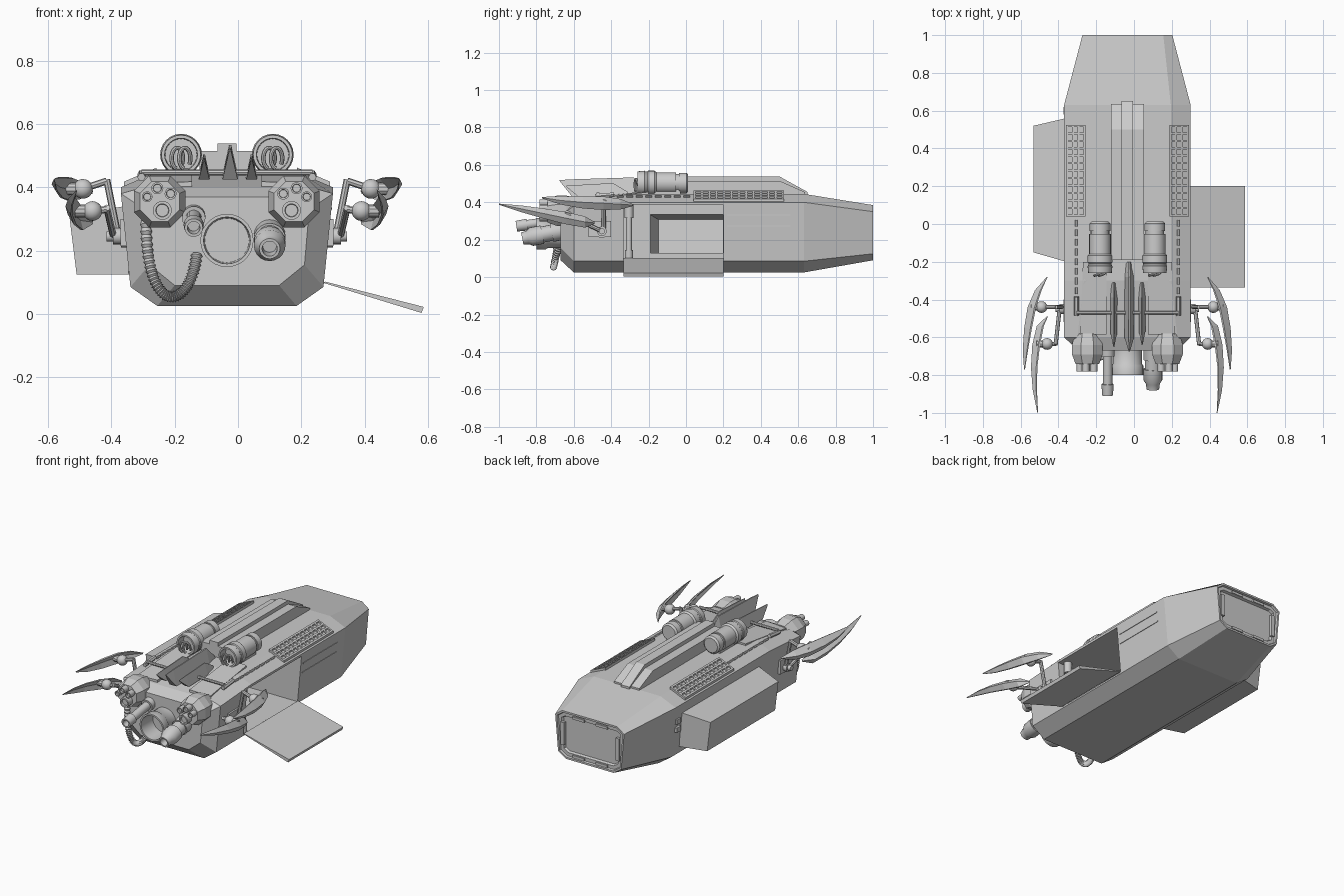
import bpy, bmesh, math
from mathutils import Vector

CX = -0.035  # hull centre line


def make(name, verts, faces, smooth=False):
    me = bpy.data.meshes.new(name)
    me.from_pydata([tuple(v) for v in verts], [], faces)
    bm = bmesh.new()
    bm.from_mesh(me)
    bmesh.ops.recalc_face_normals(bm, faces=bm.faces)
    bm.to_mesh(me)
    bm.free()
    ob = bpy.data.objects.new(name, me)
    bpy.context.collection.objects.link(ob)
    if smooth:
        bpy.ops.object.select_all(action='DESELECT')
        ob.select_set(True)
        bpy.context.view_layer.objects.active = ob
        bpy.ops.object.shade_smooth_by_angle(angle=math.radians(35))
    return ob


def loft(name, rings, smooth=False, cap_start=True, cap_end=True):
    n = len(rings[0])
    faces = [(i * n + j, i * n + (j + 1) % n, (i + 1) * n + (j + 1) % n, (i + 1) * n + j)
             for i in range(len(rings) - 1) for j in range(n)]
    if cap_start:
        faces.append(tuple(range(n)))
    if cap_end:
        faces.append(tuple(range((len(rings) - 1) * n, len(rings) * n)))
    return make(name, [v for r in rings for v in r], faces, smooth)


def sweep(name, pts, radii, segs=16, axis=None, smooth=True, phase=0.0):
    pts = [Vector(p) for p in pts]
    ref = Vector((0, 1, 0))
    if abs((pts[-1] - pts[0]).normalized().y) > 0.8 or (axis and abs(axis.y) > 0.8):
        ref = Vector((0, 0, 1))
    rings = []
    for i, p in enumerate(pts):
        t = axis or (pts[min(i + 1, len(pts) - 1)] - pts[max(i - 1, 0)]).normalized()
        u = t.cross(ref).normalized()
        v = t.cross(u)
        rings.append([p + radii[i] * (math.cos(a) * u + math.sin(a) * v) for a in
                      (2 * math.pi * k / segs + phase for k in range(segs))])
    return loft(name, rings, smooth)


def lathe(name, origin, profile, dirn=(0, -1, 0), segs=20, smooth=True, phase=0.0):
    d = Vector(dirn).normalized()
    return sweep(name, [Vector(origin) + d * t for t, r in profile], [r for t, r in profile],
                 segs, d, smooth, phase)


def rod(name, a, b, r, segs=8):
    return sweep(name, [a, b], [r, r], segs)


def box(name, x0, x1, y0, y1, z0, z1):
    return loft(name, [[(x0, y, z0), (x1, y, z0), (x1, y, z1), (x0, y, z1)] for y in (y0, y1)])


# Hull: octagonal sections along y
def section(y, wt, zt, ws, zs, wl, zl, wb, zb):
    half = [(wb, zb), (wl, zl), (ws, zs), (wt, zt)]
    return [(CX + w, y, z) for w, z in half] + [(CX - w, y, z) for w, z in reversed(half)]


hull = loft("hull", [
    section(-0.67, 0.21, 0.37, 0.26, 0.33, 0.245, 0.155, 0.165, 0.09),
    section(-0.60, 0.265, 0.40, 0.335, 0.38, 0.305, 0.085, 0.22, 0.025),
    section(-0.30, 0.23, 0.445, 0.335, 0.40, 0.305, 0.085, 0.22, 0.025),
    section(0.63, 0.23, 0.445, 0.335, 0.40, 0.305, 0.085, 0.22, 0.025),
    section(1.0, 0.19, 0.385, 0.238, 0.35, 0.218, 0.125, 0.165, 0.09)])
bm = bmesh.new()
bm.from_mesh(hull.data)
rear = [f for f in bm.faces if f.normal.y > 0.95]
bmesh.ops.inset_region(bm, faces=rear, thickness=0.012)
bmesh.ops.inset_region(bm, faces=rear, thickness=0.004, depth=-0.012)
bmesh.ops.inset_region(bm, faces=rear, thickness=0.022)
bmesh.ops.inset_region(bm, faces=rear, thickness=0.006, depth=-0.015)
bm.to_mesh(hull.data)
bm.free()

# Cabin and alcove cut out of the hull
for nm, dims in (("cabin_cutter", (-0.30, 0.45, -0.335, 0.20, 0.095, 0.385)),
                 ("alcove_cutter", (-0.55, -0.25, -0.19, 0.199, 0.13, 0.335))):
    c = box(nm, *dims)
    c.hide_render = True
    c.hide_viewport = True
    m = hull.modifiers.new(nm, 'BOOLEAN')
    m.operation = 'DIFFERENCE'
    m.object = c

# Brackets of the rear window frame
for s in (-1, 1):
    x = CX + s * 0.19
    box("window_bracket", x - 0.012, x + 0.012, 0.98, 0.998, 0.17, 0.31)
    for z in (0.115, 0.355):
        box("window_bracket", CX + s * 0.08 - 0.04, CX + s * 0.08 + 0.04, 0.98, 0.998, z - 0.008, z + 0.008)

# Side pod on the left, open toward the cabin
pod = loft("side_pod", [
    [(-0.345, -0.20, 0.125), (-0.345, 0.56, 0.125), (-0.36, 0.56, 0.34), (-0.36, -0.20, 0.34)],
    [(-0.51, -0.15, 0.125), (-0.51, 0.52, 0.125), (-0.533, 0.52, 0.31), (-0.533, -0.15, 0.31)]],
    cap_start=False)
pod.modifiers.new("wall", 'SOLIDIFY').thickness = 0.006
for z in (0.24, 0.29):
    box("side_vent", -0.372, -0.35, 0.58, 0.62, z, z + 0.03)

# Boarding ramp, door piston and door rails
loft("ramp", [[(0.27, y, 0.098), (0.58, y, 0.003), (0.587, y, 0.022), (0.275, y, 0.102)]
              for y in (-0.335, 0.20)])
lathe("door_piston", (0.25, -0.305, 0.095), [(0, 0.022), (0.05, 0.022), (0.05, 0.016),
      (0.22, 0.016), (0.22, 0.024), (0.29, 0.024)], (0, 0, 1), 12)
for z, x in ((0.33, 0.294), (0.27, 0.288)):
    box("door_rail", x - 0.01, x + 0.003, 0.22, 0.56, z, z + 0.006)

# Spine on the roof: wide base and narrow ridge
for nm, w, h, y1 in (("spine_base", 0.087, 0.515, 0.635), ("spine_ridge", 0.03, 0.538, 0.65)):
    loft(nm, [[(CX + s * w, -0.19, 0.43), (CX + s * w, -0.19, h), (CX + s * w, 0.50, h),
               (CX + s * w, y1, 0.455), (CX + s * w, y1, 0.43)] for s in (-1, 1)])

for s in (-1, 1):
    # Roof grilles lying on the sloped shoulders
    def on_slope(k, y, lift):
        return (CX + s * (0.222 + 0.103 * k), y, 0.452 - 0.044 * k + lift)

    def slat(nm, k0, k1, y0, y1, h):
        loft(nm, [[on_slope(k0, y, -0.01), on_slope(k1, y, -0.01), on_slope(k1, y, h), on_slope(k0, y, h)]
                  for y in (y0, y1)])
    slat("grille_base", 0, 1, 0.04, 0.525, 0.001)
    for i in range(13):
        y = 0.04 + i * 0.0395
        slat("grille_bar", 0, 1, y, y + 0.011, 0.01)
    for k in (0, 0.3, 0.6, 0.9):
        slat("grille_rail", k, k + 0.1, 0.04, 0.525, 0.01)

    # Roof cylinders with open front and hose loops
    tx = CX + s * 0.145
    lathe("roof_tank", (tx, 0.012, 0.503),
          [(0, 0.045), (0.01, 0.055), (0.05, 0.055), (0.05, 0.049), (0.065, 0.049), (0.065, 0.057),
           (0.17, 0.057), (0.18, 0.066), (0.215, 0.066), (0.22, 0.062), (0.23, 0.062), (0.235, 0.066),
           (0.272, 0.062), (0.272, 0.052), (0.22, 0.05)], segs=24)
    box("tank_cradle", tx - 0.035, tx + 0.035, -0.20, -0.03, 0.43, 0.47)
    for dx in (-0.012, 0.012):
        pts = [(tx + dx + 0.018 * math.cos(a), -0.255 - 0.018 * math.sin(a / 2),
                0.492 + 0.033 * math.sin(a)) for a in (i * math.pi / 8 - 0.6 for i in range(14))]
        sweep("tank_hose", pts, [0.007] * len(pts), 8)

    # Roof edge rails and posts
    ex = CX + s * 0.27
    rod("rail_post", (ex, -0.485, 0.432), (ex, -0.385, 0.442), 0.013, 6)
    for i in range(8):
        y = -0.37 + i * 0.051
        rod("edge_rail", (ex, y, 0.431), (ex, y + 0.035, 0.431), 0.007, 6)
    loft("roof_plate", [[(CX + s * a, y, z - 0.02), (CX + s * b, y, z - 0.02),
                         (CX + s * b, y, z), (CX + s * a, y, z + 0.006)]
                        for y, a, b, z in ((-0.585, 0.11, 0.25, 0.412), (-0.2, 0.11, 0.235, 0.455))])

    # Octagonal lamp clusters on the nose
    px = CX + s * 0.212
    lathe("lamp_cluster", (px, -0.58, 0.355), [(0, 0.07), (0.06, 0.088), (0.11, 0.088), (0.16, 0.068)],
          segs=8, smooth=False, phase=math.pi / 8)
    for dx, dz, r in ((-0.008, -0.028, 0.03), (-0.034, 0.025, 0.019), (0.008, 0.042, 0.019), (0.04, 0.015, 0.017)):
        lathe("lamp", (px + s * dx, -0.72, 0.355 + dz),
              [(0, r), (0.062, r), (0.062, r * 0.7), (0.05, r * 0.65)], segs=14)

rod("roof_crossbar", (-0.305, -0.47, 0.447), (0.235, -0.47, 0.447), 0.009)

# Three roof fins pointing forward
for dx, y0, y1, h, w in ((-0.072, -0.65, -0.31, 0.495, 0.017), (0.01, -0.675, -0.20, 0.525, 0.024),
                         (0.078, -0.64, -0.31, 0.495, 0.017)):
    x = CX + dx
    loft("roof_fin", [[(x - a, y, zb), (x + a, y, zb), (x + a * 0.15, y, zt), (x - a * 0.15, y, zt)]
                      for y, a, zb, zt in ((y0, w * 0.15, h - 0.012, h - 0.006),
                                           (y0 + 0.07, w, 0.425, h - 0.002),
                                           (y1 - 0.08, w * 1.1, 0.43, h + 0.008),
                                           (y1, w * 0.8, 0.43, 0.455))])

# Nose barrels
lathe("main_port", (CX, -0.62, 0.232), [(0, 0.07), (0.05, 0.07), (0.05, 0.077), (0.12, 0.077), (0.13, 0.084),
      (0.18, 0.084), (0.18, 0.074), (0.07, 0.07)], segs=28)
lathe("right_barrel", (0.10, -0.63, 0.255), [(0, 0.05), (0.09, 0.05), (0.09, 0.043), (0.14, 0.043), (0.14, 0.05),
      (0.2, 0.05), (0.22, 0.037), (0.25, 0.033), (0.25, 0.024), (0.2, 0.022)], (0, -1, -0.2), 20)
lathe("left_barrel", (-0.14, -0.62, 0.315), [(0, 0.037), (0.08, 0.037), (0.08, 0.025), (0.23, 0.025),
      (0.23, 0.032), (0.29, 0.029), (0.29, 0.02), (0.24, 0.018)], (0, -1, -0.15), 18)

# Ribbed hose hanging under the nose
P = [Vector(p) for p in ((-0.29, -0.67, 0.32), (-0.30, -0.71, -0.02), (-0.15, -0.73, 0.0), (-0.13, -0.67, 0.19))]
pts, rad = [], []
for i in range(81):
    t = i / 80
    pts.append(P[0] * (1 - t) ** 3 + P[1] * 3 * t * (1 - t) ** 2 + P[2] * 3 * t * t * (1 - t) + P[3] * t ** 3)
    rad.append(0.019 if i % 2 else 0.014)
sweep("nose_hose", pts, rad, 10)

# Blade arms on both sides: points are (distance from centre, y, z, half height)
REAR = [(0.425, -0.28, 0.385, 0.004), (0.475, -0.35, 0.39, 0.028), (0.51, -0.44, 0.395, 0.036),
        (0.53, -0.55, 0.40, 0.033), (0.543, -0.67, 0.41, 0.022), (0.545, -0.77, 0.425, 0.004)]
FRONT = [(0.425, -0.49, 0.29, 0.006), (0.465, -0.54, 0.295, 0.03), (0.487, -0.64, 0.315, 0.033),
         (0.497, -0.76, 0.34, 0.027), (0.492, -0.88, 0.365, 0.018), (0.475, -1.0, 0.39, 0.003)]
for s in (-1, 1):
    for nm, path in (("rear_blade", REAR), ("front_blade", FRONT)):
        rings = []
        for d, y, z, w in path:
            o = [(0.5 * w, 0), (-0.5 * w, w), (-0.75 * w, w * 0.9), (-0.1 * w, 0), (-0.35 * w, -w), (-0.1 * w, -w)]
            rings.append([(CX + s * (d + a), y, z + b) for a, b in o])
        loft(nm, rings)
    A = lambda d, y, z: (CX + s * d, y, z)
    for y, d, z, top in ((-0.44, 0.455, 0.395, 0.42), (-0.635, 0.425, 0.325, 0.33)):
        bpy.ops.mesh.primitive_uv_sphere_add(segments=16, ring_count=10, radius=0.031, location=A(d, y, z))
        ob = bpy.context.object
        ob.name = "arm_joint"
        bpy.ops.object.shade_smooth_by_angle(angle=math.radians(35))
        rod("arm_pin", A(d, y, z), A(d + 0.055, y, z), 0.02, 10)
        rod("arm_link", A(0.38, y, top), A(d, y, z), 0.011)
    rod("arm_strut", A(0.345, -0.44, 0.25), A(0.38, -0.44, 0.425), 0.011)
    rod("arm_strut", A(0.36, -0.46, 0.25), A(0.38, -0.64, 0.335), 0.011)
    lathe("arm_mount", A(0.30, -0.45, 0.245), [(0, 0.035), (0.035, 0.035), (0.035, 0.026), (0.06, 0.026),
          (0.06, 0.016), (0.08, 0.016)], (s, 0, 0), 14)
    box("arm_plate", *sorted((CX + s * 0.29, CX + s * 0.337)), -0.52, -0.40, 0.215, 0.30)
